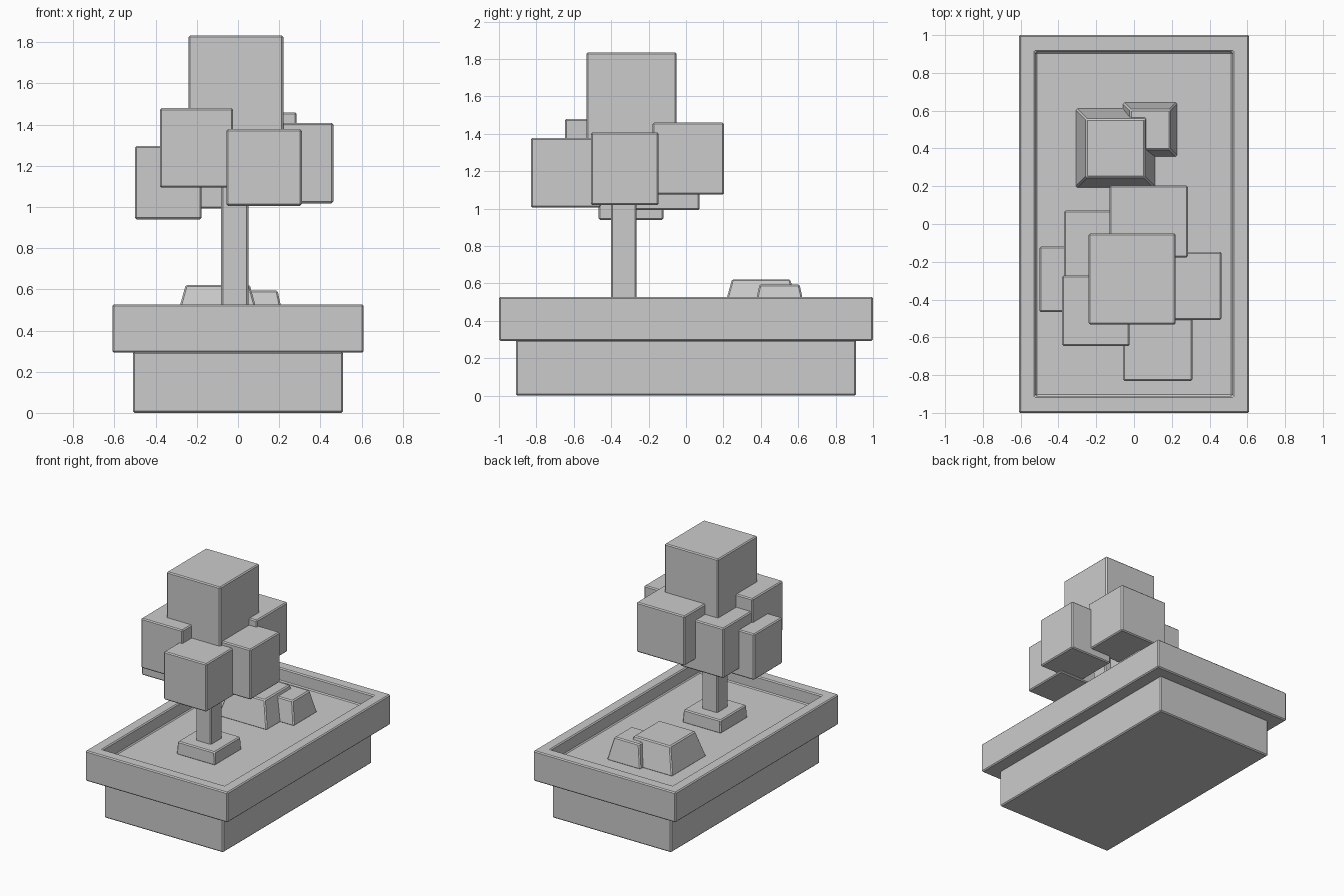
import bpy, bmesh

if "Cube" in bpy.data.objects:
    bpy.data.objects.remove(bpy.data.objects["Cube"])


def finish(name, bm, bevel):
    bmesh.ops.recalc_face_normals(bm, faces=bm.faces)
    mesh = bpy.data.meshes.new(name)
    bm.to_mesh(mesh)
    bm.free()
    obj = bpy.data.objects.new(name, mesh)
    bpy.context.collection.objects.link(obj)
    if bevel:
        mod = obj.modifiers.new("edge_bevel", 'BEVEL')
        mod.width = bevel
        mod.segments = 1
        mod.limit_method = 'ANGLE'
    return obj


def box_bm(x, y, z, taper=0.0):
    """Box from (min, max) ranges; taper pulls the top edges inward."""
    bm = bmesh.new()
    bmesh.ops.create_cube(bm, size=1)
    for v in bm.verts:
        top = v.co.z > 0
        t = taper if top else 0
        v.co.x = x[1] - t if v.co.x > 0 else x[0] + t
        v.co.y = y[1] - t if v.co.y > 0 else y[0] + t
        v.co.z = z[1] if top else z[0]
    return bm


def box(name, x, y, z, taper=0.0, bevel=0.008):
    return finish(name, box_bm(x, y, z, taper), bevel)


SOIL = 0.425

# Planter foot
box("planter_base", (-0.51, 0.51), (-0.91, 0.91), (0, 0.297))

# Planter tray with a sunken soil bed
bm = box_bm((-0.61, 0.61), (-1, 1), (0.293, 0.527))
bm.normal_update()
top = max(bm.faces, key=lambda f: f.calc_center_median().z)
bmesh.ops.inset_region(bm, faces=[top], thickness=0.125)
floor = bmesh.ops.extrude_face_region(bm, geom=[top])
for v in [g for g in floor["geom"] if isinstance(g, bmesh.types.BMVert)]:
    v.co.z = SOIL
if top.is_valid:
    bmesh.ops.delete(bm, geom=[top], context='FACES_ONLY')
finish("planter_tray", bm, 0.008)

# Rocks: tapered blocks on the soil
box("large_rock", (-0.31, 0.113), (0.19, 0.613), (SOIL - 0.005, 0.622), taper=0.056)
box("small_rock", (-0.06, 0.23), (0.355, 0.645), (SOIL - 0.005, 0.595), taper=0.038)

# Trunk and its root block
box("root_block", (-0.18, 0.15), (-0.498, -0.168), (SOIL - 0.005, 0.522), taper=0.006)
box("trunk", (-0.082, 0.05), (-0.402, -0.265), (SOIL, 1.4))

# Foliage cubes
foliage = {
    "foliage_top": ((-0.24, 0.22), (-0.533, -0.05), (1.34, 1.834)),
    "foliage_back_left": ((-0.37, 0.0), (-0.30, 0.072), (0.992, 1.38)),
    "foliage_back_right": ((-0.13, 0.285), (-0.178, 0.203), (1.075, 1.46)),
    "foliage_right": ((0.10, 0.463), (-0.508, -0.147), (1.018, 1.408)),
    "foliage_front_right": ((-0.057, 0.31), (-0.83, -0.455), (1.006, 1.378)),
    "foliage_front_left": ((-0.38, -0.024), (-0.647, -0.272), (1.095, 1.48)),
    "foliage_left": ((-0.50, -0.177), (-0.467, -0.12), (0.94, 1.296)),
}
for name, (x, y, z) in foliage.items():
    box(name, x, y, z)
